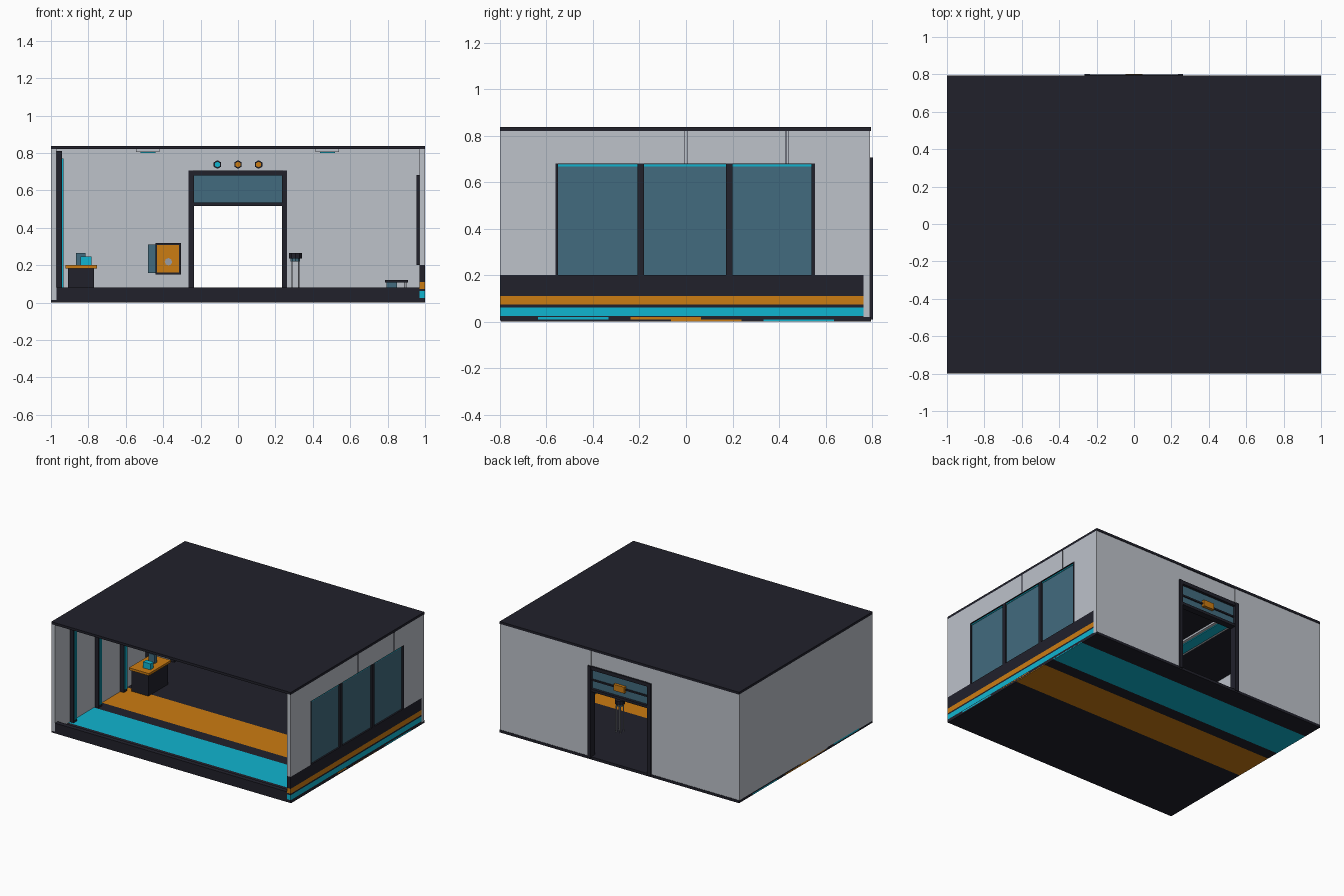
import bpy, bmesh, math
from mathutils import Matrix, Vector

if "Cube" in bpy.data.objects:
    bpy.data.objects.remove(bpy.data.objects["Cube"])


def mat(name, rgb):
    m = bpy.data.materials.new(name)
    m.diffuse_color = (*rgb, 1)
    m.use_nodes = True
    m.node_tree.nodes["Principled BSDF"].inputs["Base Color"].default_value = m.diffuse_color
    return m


DARK = mat("dark_charcoal", (0.015, 0.015, 0.024))
GREY = mat("wall_grey", (0.51, 0.54, 0.59))
CYAN = mat("cyan", (0.005, 0.46, 0.63))
ORANGE = mat("orange", (0.60, 0.20, 0.006))
GLASS = mat("blue_glass", (0.054, 0.147, 0.209))
METAL = mat("metal_grey", (0.32, 0.34, 0.38))


def finish(name, bm, mats):
    me = bpy.data.meshes.new(name)
    bm.to_mesh(me)
    bm.free()
    for m in mats:
        me.materials.append(m)
    ob = bpy.data.objects.new(name, me)
    bpy.context.collection.objects.link(ob)
    return ob


def add_box(bm, x0, x1, y0, y1, z0, z1, index=0):
    c = Vector(((x0 + x1) / 2, (y0 + y1) / 2, (z0 + z1) / 2))
    r = bmesh.ops.create_cube(bm, size=1, matrix=Matrix.Translation(c)
                              @ Matrix.Diagonal((x1 - x0, y1 - y0, z1 - z0, 1)))
    for f in {f for v in r["verts"] for f in v.link_faces}:
        f.material_index = index


def boxes(name, m, *dims):
    """One object made of axis-aligned boxes (x0, x1, y0, y1, z0, z1)."""
    bm = bmesh.new()
    for d in dims:
        add_box(bm, *d)
    return finish(name, bm, [m])


def banded(name, dims, axis, flip=False):
    """Box split along an axis into dark, cyan and orange bands."""
    cuts = [0, 0.1, 0.29, 0.35, 0.54, 1]
    bm = bmesh.new()
    lo, hi = dims[axis * 2], dims[axis * 2 + 1]
    for i, index in enumerate([0, 1, 0, 2, 0]):
        a, b = cuts[i], cuts[i + 1]
        if flip:
            a, b = 1 - b, 1 - a
        d = list(dims)
        d[axis * 2], d[axis * 2 + 1] = lo + a * (hi - lo), lo + b * (hi - lo)
        add_box(bm, *d, index)
    return finish(name, bm, [DARK, CYAN, ORANGE])


def cylinder(name, m, loc, r, depth, sides, axis="Z"):
    bm = bmesh.new()
    rot = Matrix.Rotation(math.pi / 2, 4, "X") if axis == "Y" else Matrix()
    bmesh.ops.create_cone(bm, cap_ends=True, segments=sides, radius1=r, radius2=r,
                          depth=depth, matrix=Matrix.Translation(loc) @ rot)
    return finish(name, bm, [m])


# Floor: striped top layer, mirrored stripes underneath, front sill
banded("floor_top", (-1, 1, -0.795, 0.795, 0.01, 0.02), 1)
banded("floor_underside", (-1, 1, -0.795, 0.795, 0.0, 0.01), 1, flip=True)
boxes("front_sill", DARK, (-0.97, 0.97, -0.8, -0.765, 0.012, 0.08))

# Roof
boxes("roof", DARK, (-1, 1, -0.8, 0.795, 0.82, 0.838))

# Left wall with ribs and light strips
boxes("left_wall", GREY, (-1, -0.97, -0.8, 0.76, 0.015, 0.82))
RIBS = [-0.6, -0.3, 0, 0.3, 0.6]
boxes("wall_ribs", DARK, *[(-0.97, -0.94, y - 0.02, y + 0.02, 0.02, 0.81) for y in RIBS])
boxes("rib_light_strips", CYAN,
      *[(-0.94, -0.932, y - 0.01, y + 0.01, 0.04, 0.77) for y in RIBS])

# Right wall: striped base, grey panels around the window
banded("right_wall_base", (0.97, 1, -0.8, 0.762, 0.005, 0.2), 2)
boxes("right_wall", GREY,
      (0.97, 1, -0.8, 0.76, 0.68, 0.82),
      (0.97, 1, -0.8, -0.56, 0.2, 0.68),
      (0.97, 1, 0.555, 0.76, 0.2, 0.68))
boxes("right_wall_seams", DARK,
      *[(0.999, 1.001, y + s - 0.0015, y + s + 0.0015, 0.68, 0.82)
        for y in (0, 0.435) for s in (-0.005, 0.005)])

# Window
boxes("window_frame", DARK,
      (0.955, 1, -0.565, -0.55, 0.2, 0.682),
      (0.955, 1, 0.54, 0.557, 0.2, 0.682),
      *[(0.955, 1, y - 0.014, y + 0.014, 0.2, 0.677) for y in (-0.195, 0.185)],
      (0.955, 1, -0.55, 0.54, 0.677, 0.682))
boxes("window_glass", GLASS, (0.978, 0.988, -0.55, 0.54, 0.2, 0.677))
boxes("window_light_strip", CYAN, (0.974, 0.992, -0.55, 0.54, 0.667, 0.675))

# Back wall around the doorway
boxes("back_wall", GREY,
      (-1, -0.24, 0.76, 0.792, 0.015, 0.82),
      (0.24, 1, 0.76, 0.792, 0.015, 0.82))
boxes("panel_over_door", GREY, (-0.24, 0.24, 0.765, 0.788, 0.69, 0.82))

# Door frame, transom and opener box
boxes("door_frame", DARK,
      (-0.265, -0.235, 0.752, 0.803, 0.01, 0.705),
      (0.235, 0.262, 0.752, 0.803, 0.01, 0.705),
      (-0.235, 0.235, 0.752, 0.8, 0.678, 0.705),
      (-0.235, 0.235, 0.752, 0.8, 0.515, 0.535))
boxes("transom_glass", GLASS, (-0.235, 0.235, 0.77, 0.78, 0.535, 0.678))
boxes("opener_rail", DARK, (-0.235, 0.235, 0.78, 0.788, 0.592, 0.604))
boxes("opener_box", ORANGE, (-0.045, 0.045, 0.78, 0.802, 0.575, 0.622))

# Indicator buttons above the door
for x, m, label in ((-0.11, CYAN, "left"), (0, ORANGE, "middle"), (0.11, ORANGE, "right")):
    cylinder(f"{label}_indicator_ring", DARK, (x, 0.755, 0.738), 0.023, 0.024, 6, "Y")
    cylinder(f"{label}_indicator_lamp", m, (x, 0.742, 0.738), 0.015, 0.01, 6, "Y")

# Wall cabinet with side panel and dial
boxes("cabinet_case", DARK, (-0.442, -0.305, 0.70, 0.76, 0.15, 0.318))
boxes("cabinet_front", ORANGE, (-0.434, -0.315, 0.692, 0.70, 0.16, 0.308))
boxes("cabinet_side_panel", GLASS, (-0.482, -0.442, 0.72, 0.76, 0.158, 0.31))
cylinder("cabinet_dial", METAL, (-0.372, 0.69, 0.218), 0.02, 0.008, 8, "Y")

# Desk with screen and device
boxes("desk_body", DARK, (-0.91, -0.77, 0.03, 0.265, 0.02, 0.183))
boxes("desk_top", ORANGE, (-0.922, -0.755, 0.015, 0.28, 0.183, 0.2))
boxes("desk_screen", GLASS, (-0.865, -0.815, 0.17, 0.2, 0.2, 0.265))
boxes("desk_device", CYAN, (-0.842, -0.782, 0.07, 0.11, 0.2, 0.245))

# Stool
cylinder("stool_seat", DARK, (0.307, 0.35, 0.25), 0.036, 0.03, 10)
cylinder("stool_seat_base", GLASS, (0.307, 0.35, 0.228), 0.027, 0.016, 10)
for i, (sx, sy) in enumerate(((-1, -1), (1, -1), (-1, 1), (1, 1))):
    cylinder(f"stool_leg_{i + 1}", METAL,
             (0.307 + sx * 0.018, 0.35 + sy * 0.018, 0.12), 0.004, 0.2, 6)

# Low bench by the window
boxes("bench_top", DARK, (0.785, 0.91, -0.25, 0.15, 0.106, 0.12))
boxes("bench_box", GLASS, (0.795, 0.85, -0.22, 0.12, 0.02, 0.106))
boxes("bench_legs", METAL,
      *[(0.888, 0.902, y - 0.008, y + 0.008, 0.02, 0.106) for y in (-0.2, 0.1)])

# Ceiling lamps
for x, side in ((-0.482, "left"), (0.478, "right")):
    boxes(f"{side}_lamp_housing", GREY, (x - 0.063, x + 0.063, -0.45, 0.45, 0.806, 0.82))
    boxes(f"{side}_lamp_light", CYAN, (x - 0.04, x + 0.04, -0.43, 0.43, 0.799, 0.806))
